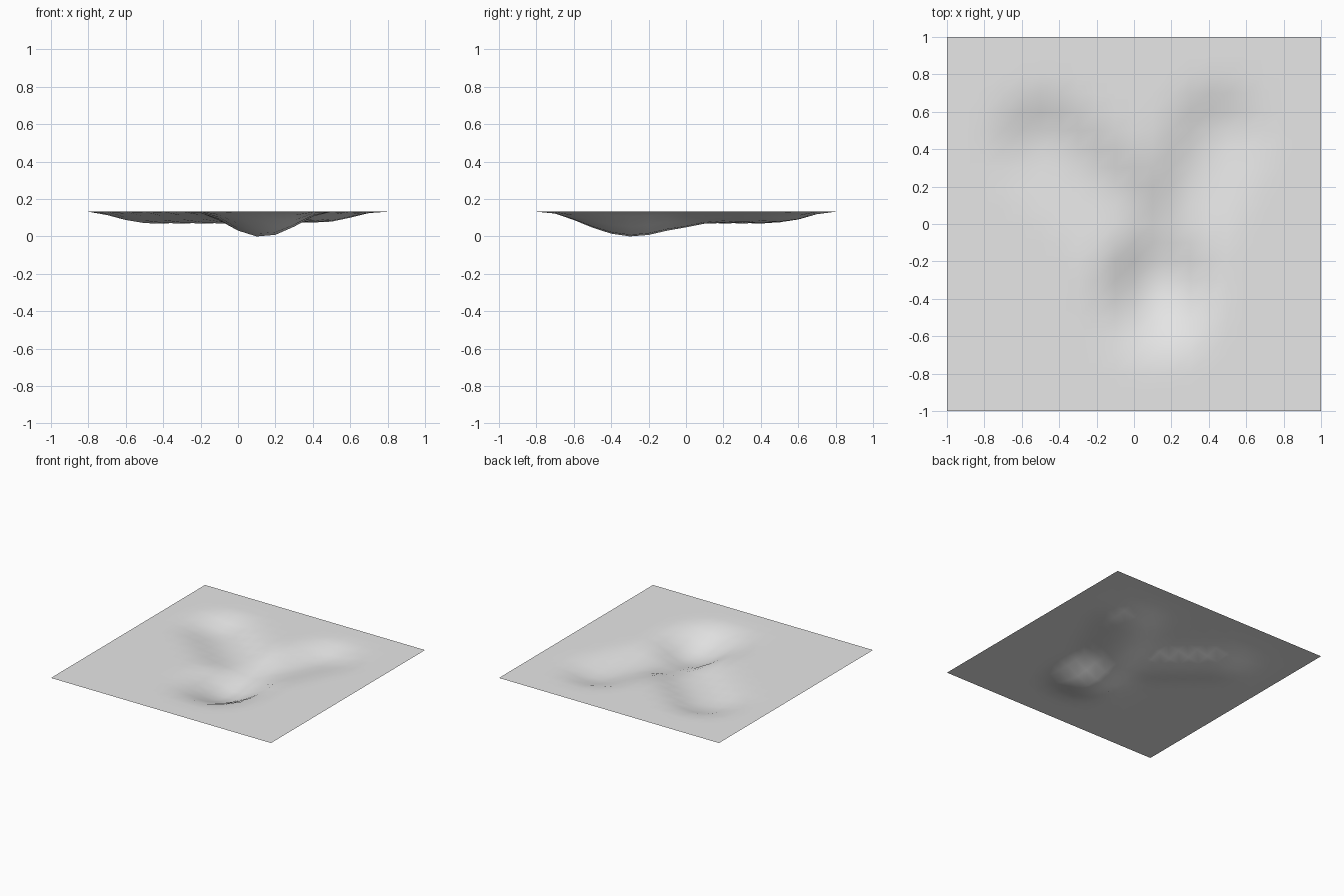
import bpy
import bmesh
from mathutils import Vector

cube = bpy.data.objects.get("Cube")
if cube:
    bpy.data.objects.remove(cube, do_unlink=True)

RIM = 0.134      # height of the flat rim
CELLS = 20       # grid cells along each side

# Hollows: start, end, depth, radius left of the stroke, radius right of it
STROKES = [
    ((-0.46, 0.44), (0.1, -0.03), 0.064, 0.3, 0.36),    # left arm
    ((0.43, 0.49), (0.2, 0.0), 0.058, 0.34, 0.28),      # right arm
    ((0.12, 0.0), (0.11, -0.25), 0.07, 0.32, 0.27),     # stem
    ((0.05, -0.45), (0.16, -0.45), 0.05, 0.3, 0.33),    # pit toe
]
PIT_CENTRE, PIT_RADII, PIT_DEPTH = (0.13, -0.29), (0.36, 0.47), 0.132


def falloff(t):
    return max(0.0, 1 - t * t) ** 2


def stroke_depth(p, start, end, depth, r_left, r_right):
    a, b = Vector(start), Vector(end)
    d = b - a
    k = min(1.0, max(0.0, (p - a).dot(d) / d.length_squared))
    off = p - (a + d * k)
    # Blend the two side radii smoothly around the rounded ends
    side = 0.0
    if off.length > 1e-6:
        side = (d.x * off.y - d.y * off.x) / (d.length * off.length)
    radius = r_right + (r_left - r_right) * (side + 1) / 2
    return depth * falloff(off.length / radius)


def total_depth(p):
    q = Vector(((p.x - PIT_CENTRE[0]) / PIT_RADII[0], (p.y - PIT_CENTRE[1]) / PIT_RADII[1]))
    parts = [PIT_DEPTH * falloff(q.length)]
    parts += [stroke_depth(p, *s) for s in STROKES]
    return sum(v ** 4 for v in parts) ** 0.25


# Ground sheet with the branching hollow pressed into it
bm = bmesh.new()
bmesh.ops.create_grid(bm, x_segments=CELLS, y_segments=CELLS, size=1)
for v in bm.verts:
    v.co.z = RIM - total_depth(v.co.xy)
lowest = min(v.co.z for v in bm.verts)
for v in bm.verts:
    v.co.z -= lowest
for f in bm.faces:
    f.smooth = True

mesh = bpy.data.meshes.new("ground_sheet")
bm.to_mesh(mesh)
bm.free()
sheet = bpy.data.objects.new("ground_sheet", mesh)
bpy.context.collection.objects.link(sheet)

# Plain light grey
grey = bpy.data.materials.new("light_grey")
grey.use_nodes = True
grey.diffuse_color = (0.8, 0.8, 0.8, 1)
grey.node_tree.nodes["Principled BSDF"].inputs["Base Color"].default_value = (0.8, 0.8, 0.8, 1)
mesh.materials.append(grey)
